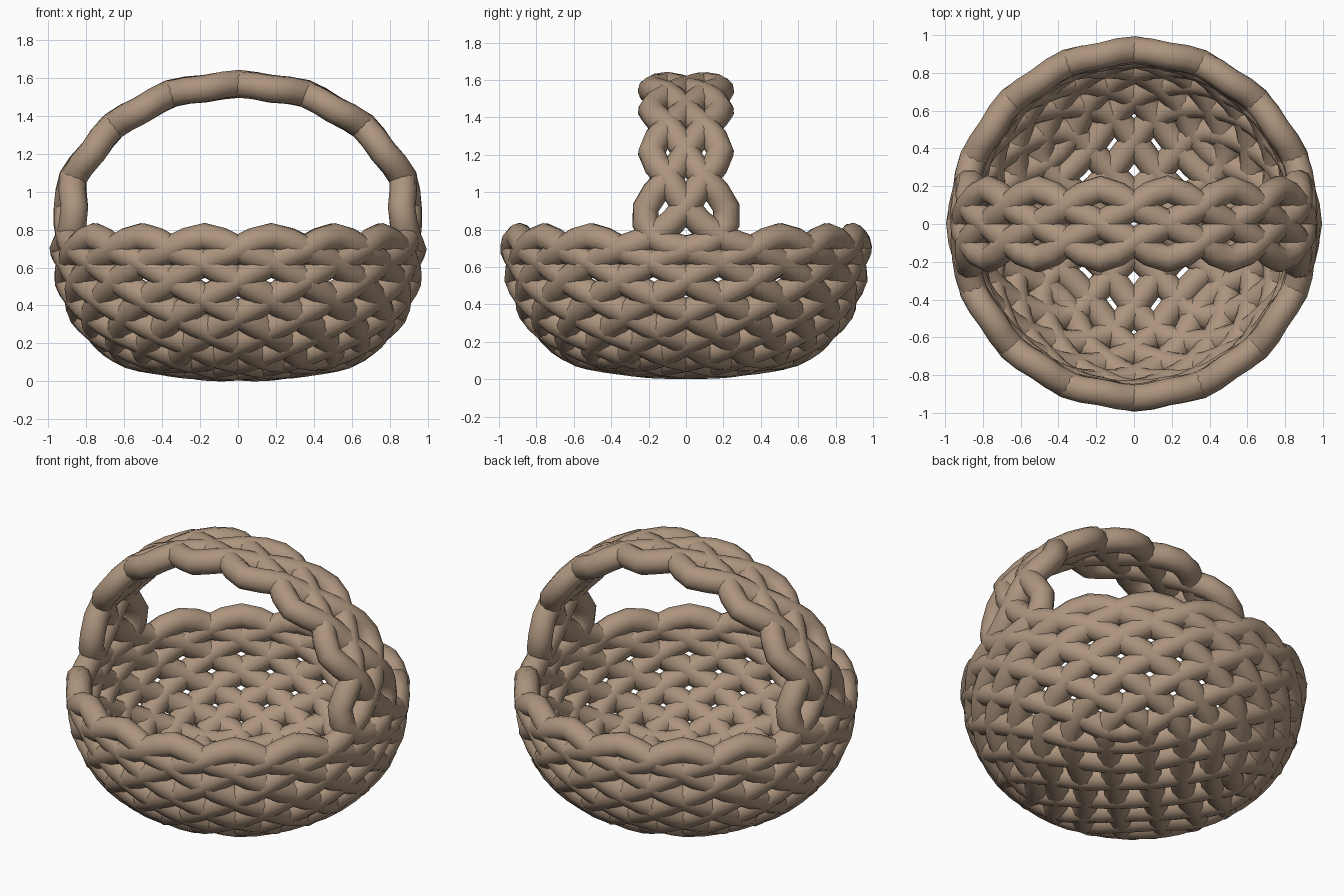
import bpy, bmesh
from math import sin, cos, pi, radians

if "Cube" in bpy.data.objects:
    bpy.data.objects.remove(bpy.data.objects["Cube"])

TUBE, WEAVE = 0.073, 0.002
STEP = radians(22.5)
FLOOR_R, FLOOR_Z = 0.59, 0.152
# wall rings (radius, height) from the floor edge to the rim
RINGS = [(FLOOR_R, FLOOR_Z), (0.765, 0.28), (0.875, 0.45), (0.917, 0.64), (0.925, 0.775)]
# handle arch points (x, z) from just above the rim to the top
ARCH = {1: (0.872, 1.085), 2: (0.66, 1.36), 3: (0.355, 1.53), 4: (0.0, 1.582)}

bm = bmesh.new()


def quad(*pts):
    bm.faces.new([bm.verts.new(p) for p in pts])


def ring(row, k):
    r, z = RINGS[row]
    return (r * cos(k * STEP), r * sin(k * STEP), z)


def floor(i, j):
    # square 4 x 4 grid bent into a round, slightly dished floor
    m = max(abs(i), abs(j))
    if m == 0:
        return (0, 0, 0.078)
    minor = min(abs(i), abs(j)) / m
    r = FLOOR_R * m / 2 * (1 + (0.2 * minor if m == 1 else 0))
    a, b = r * cos(minor * pi / 4), r * sin(minor * pi / 4)
    x, y = (a, b) if abs(i) >= abs(j) else (b, a)
    z = 0.078 + (FLOOR_Z - 0.078) * (r / FLOOR_R) ** 2
    return (x if i >= 0 else -x, y if j >= 0 else -y, z)


def handle(t, j):
    # two quads wide strip arching over the bowl, flared at the rim
    if t in (0, 8):
        return ring(4, j if t == 0 else 8 - j)
    x, z = ARCH[min(t, 8 - t)]
    return (x if t < 4 else -x, 0.185 * j, z)


# guide surface: floor, wall and handle
for i in range(-2, 2):
    for j in range(-2, 2):
        quad(floor(i, j), floor(i + 1, j), floor(i + 1, j + 1), floor(i, j + 1))
for row in range(4):
    for k in range(16):
        quad(ring(row, k), ring(row, k + 1), ring(row + 1, k + 1), ring(row + 1, k))
for t in range(8):
    for j in (-1, 0):
        quad(handle(t, j), handle(t, j + 1), handle(t + 1, j + 1), handle(t + 1, j))
bmesh.ops.remove_doubles(bm, verts=bm.verts, dist=0.001)
bmesh.ops.recalc_face_normals(bm, faces=bm.faces)
bm.normal_update()
bm.verts.index_update()
bm.faces.index_update()


def crossing(loop, at_start):
    # strand point on an edge, lifted or lowered for the weave
    e = loop.edge
    mid = (e.verts[0].co + e.verts[1].co) / 2
    if e.is_boundary:
        if mid.z > 0.8:  # keep the handle border narrow above its flare
            mid.y = max(-0.215, min(0.215, mid.y))
        return mid
    n = sum((f.normal for f in e.link_faces), mid * 0).normalized()
    return mid + n * (WEAVE if at_start else -WEAVE)


# follow each strand from edge middle to edge middle until it closes
strands, used = [], set()
for face in bm.faces:
    for first in face.loops:
        loop, at_start, pts = first, True, []
        while True:
            vert = loop.vert if at_start else loop.link_loop_next.vert
            key = (loop.face.index, vert.index)
            if key in used:
                break
            used.add(key)
            pts.append(crossing(loop, at_start))
            # turn round the corner to the neighbouring edge
            loop = loop.link_loop_prev if at_start else loop.link_loop_next
            at_start = not at_start
            # leave through that edge, or bounce back at a border
            if loop.edge.is_boundary:
                at_start = not at_start
            else:
                loop = loop.link_loop_radial_next
        if len(pts) > 2:
            strands.append(pts)
bm.free()

# woven cane tubes
curve = bpy.data.curves.new("basket_weave_path", 'CURVE')
curve.dimensions = '3D'
curve.resolution_u = 2
curve.bevel_depth = TUBE
curve.bevel_resolution = 3
for pts in strands:
    s = curve.splines.new('BEZIER')
    s.bezier_points.add(len(pts) - 1)
    s.use_cyclic_u = True
    for bp, p in zip(s.bezier_points, pts):
        bp.co = p
        bp.handle_left_type = bp.handle_right_type = 'AUTO'
path = bpy.data.objects.new("basket_weave_path", curve)
bpy.context.collection.objects.link(path)
bpy.context.view_layer.update()

mesh = bpy.data.meshes.new_from_object(path.evaluated_get(bpy.context.evaluated_depsgraph_get()))
bpy.data.objects.remove(path)
basket = bpy.data.objects.new("woven_basket", mesh)
bpy.context.collection.objects.link(basket)

# stand it on the ground
low = min(v.co.z for v in mesh.vertices)
for v in mesh.vertices:
    v.co.z -= low
mesh.shade_smooth()

cane = bpy.data.materials.new("cane")
cane.diffuse_color = (0.42, 0.30, 0.21, 1)
cane.use_nodes = True
cane.node_tree.nodes["Principled BSDF"].inputs["Base Color"].default_value = cane.diffuse_color
mesh.materials.clear()
mesh.materials.append(cane)
